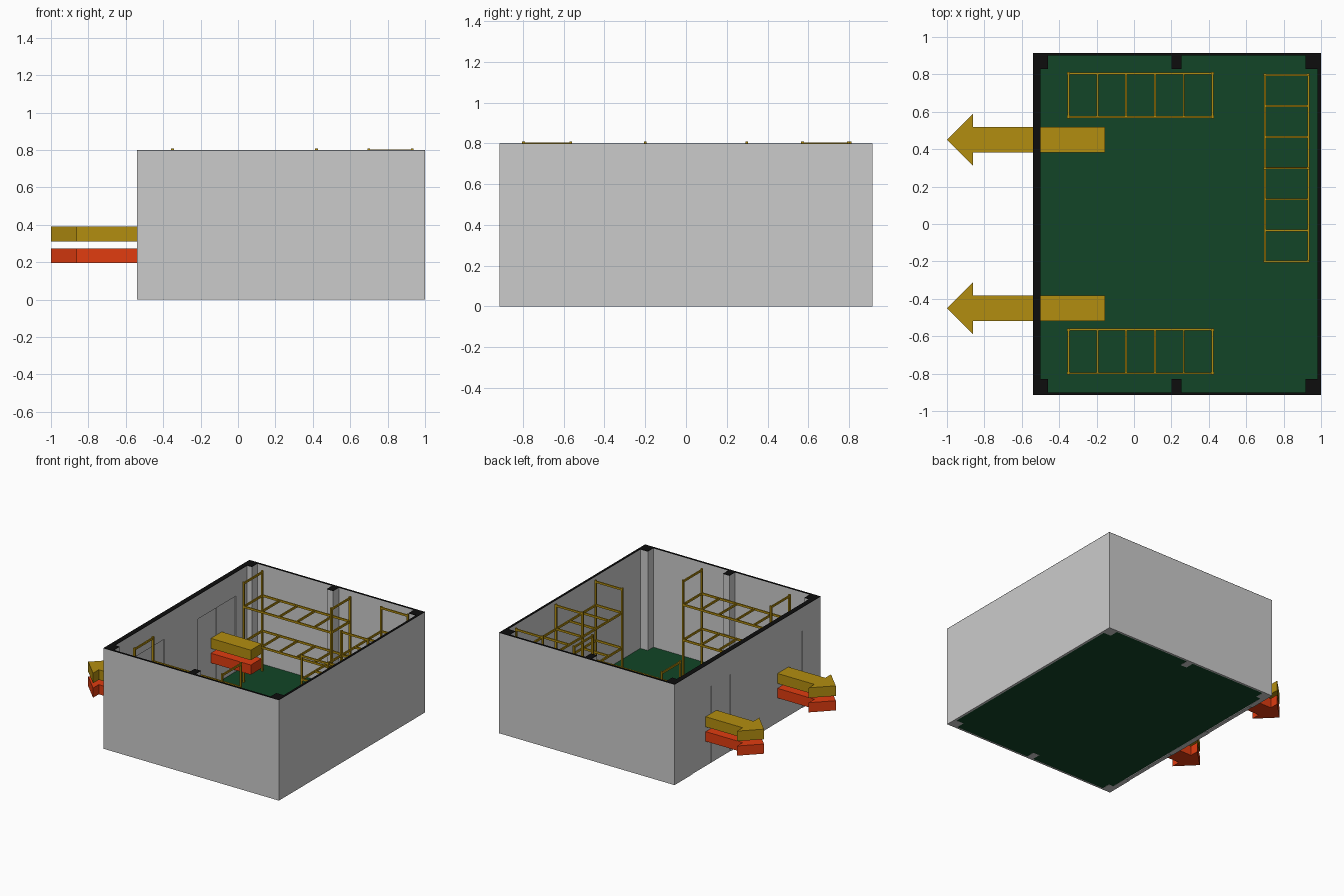
import bpy, bmesh
from mathutils import Matrix, Vector

if "Cube" in bpy.data.objects:
    bpy.data.objects.remove(bpy.data.objects["Cube"])


def material(name, rgb):
    m = bpy.data.materials.new(name)
    m.diffuse_color = (*rgb, 1)
    m.use_nodes = True
    m.node_tree.nodes["Principled BSDF"].inputs["Base Color"].default_value = m.diffuse_color
    return m


YELLOW = material("yellow", (0.45, 0.27, 0.005))
RED = material("orange_red", (0.75, 0.045, 0.005))
GREEN = material("green", (0.006, 0.06, 0.02))
BLACK = material("black", (0.004, 0.004, 0.004))


def finish(name, bm, mat=None):
    bmesh.ops.recalc_face_normals(bm, faces=bm.faces)
    me = bpy.data.meshes.new(name)
    bm.to_mesh(me)
    bm.free()
    ob = bpy.data.objects.new(name, me)
    bpy.context.collection.objects.link(ob)
    if mat:
        me.materials.append(mat)
    return ob


def add_box(bm, x0, x1, y0, y1, z0, z1):
    lo, hi = Vector((x0, y0, z0)), Vector((x1, y1, z1))
    bmesh.ops.create_cube(bm, size=1, matrix=Matrix.Translation((lo + hi) / 2)
                          @ Matrix.Diagonal((*(hi - lo), 1)))


def boxes(name, items, mat=None):
    bm = bmesh.new()
    for b in items:
        add_box(bm, *b)
    return finish(name, bm, mat)


X0, X1, Y, H, CAP = -0.54, 1.0, 0.915, 0.8, 0.003
IX0, IX1, IY = -0.5, 0.982, 0.9          # inner wall faces
DOOR_Y, DOOR_HW, DOOR_H = 0.45, 0.24, 0.61

# floor
boxes("floor", [(IX0, IX1, -IY, IY, 0.001, 0.012)], GREEN)

# walls and pillars as plan rectangles; black caps mark the cut top
plan = {
    "right_wall": (IX1, X1, -Y, Y),
    "front_wall": (X0, IX1, -Y, -IY),
    "back_wall": (X0, IX1, IY, Y),
}
for s, side in ((-1, "front"), (1, "back")):
    ya, yb = sorted((s * 0.83, s * IY))
    for label, xa, xb in (("left", IX0, -0.46), ("middle", 0.2, 0.255), ("right", 0.917, IX1)):
        plan[f"{side}_{label}_pillar"] = (xa, xb, ya, yb)
for name, r in plan.items():
    boxes(name, [(*r, 0, H - CAP)])
plan["left_wall"] = (X0, IX0, -IY, IY)
boxes("wall_tops", [(*r, H - CAP, H) for r in plan.values()], BLACK)

# left wall with two door openings
a, b = DOOR_Y - DOOR_HW, DOOR_Y + DOOR_HW
boxes("left_wall", [(X0, IX0, y0, y1, 0, DOOR_H) for y0, y1 in ((-IY, -b), (-a, a), (b, IY))]
      + [(X0, IX0, -IY, IY, DOOR_H, H - CAP)])

# double doors, slightly recessed leaves
for s, side in ((-1, "front"), (1, "back")):
    for k, label in ((-1, "a"), (1, "b")):
        c = s * DOOR_Y
        y0, y1 = sorted((c + k * 0.002, c + k * (DOOR_HW - 0.002)))
        boxes(f"{side}_door_leaf_{label}", [(X0 + 0.004, IX0 - 0.006, y0, y1, 0, DOOR_H - 0.002)])


# stacked exit arrows
def arrow(name, y, z0, z1, mat):
    half = [(-0.155, 0.068), (-0.86, 0.068), (-0.86, 0.14)]
    pts = half + [(-1, 0)] + [(px, -py) for px, py in reversed(half)]
    bm = bmesh.new()
    f = bm.faces.new([bm.verts.new((px, y + py, z0)) for px, py in pts])
    ext = bmesh.ops.extrude_face_region(bm, geom=[f])
    bmesh.ops.translate(bm, vec=(0, 0, z1 - z0),
                        verts=[v for v in ext["geom"] if isinstance(v, bmesh.types.BMVert)])
    finish(name, bm, mat)


for s, side in ((-1, "front"), (1, "back")):
    arrow(f"{side}_upper_arrow", s * DOOR_Y, 0.31, 0.39, YELLOW)
    arrow(f"{side}_lower_arrow", s * DOOR_Y, 0.195, 0.272, RED)


# two-tier bunk frames: u runs along the frame, v across it
def bunk(name, u0, u1, v0, v1, cells, posts, along_y=False):
    P, R, bars = 0.007, 0.005, []

    def bar(ua, ub, va, vb, za, zb):
        bars.append((va, vb, ua, ub, za, zb) if along_y else (ua, ub, va, vb, za, zb))

    for u in posts:
        for v in (v0, v1):
            bar(u - P, u + P, v - P, v + P, 0.012, 0.808)
        bar(u - R, u + R, v0, v1, 0.788, 0.803)          # head rail
    for z in (0.33, 0.61):
        for v in (v0, v1):
            bar(u0, u1, v - R, v + R, z - 0.008, z + 0.008)
        for i in range(cells + 1):
            u = u0 + (u1 - u0) * i / cells
            bar(u - R, u + R, v0, v1, z - 0.008, z + 0.008)
    boxes(name, bars, YELLOW)


bunk("back_bunk_frame", -0.35, 0.42, 0.572, 0.805, 5, (-0.35, 0.42))
bunk("front_bunk_frame", -0.35, 0.42, -0.798, -0.565, 5, (-0.35, 0.42))
bunk("right_bunk_frame", -0.2, 0.797, 0.7, 0.932, 6, (-0.2, 0.298, 0.797), along_y=True)
